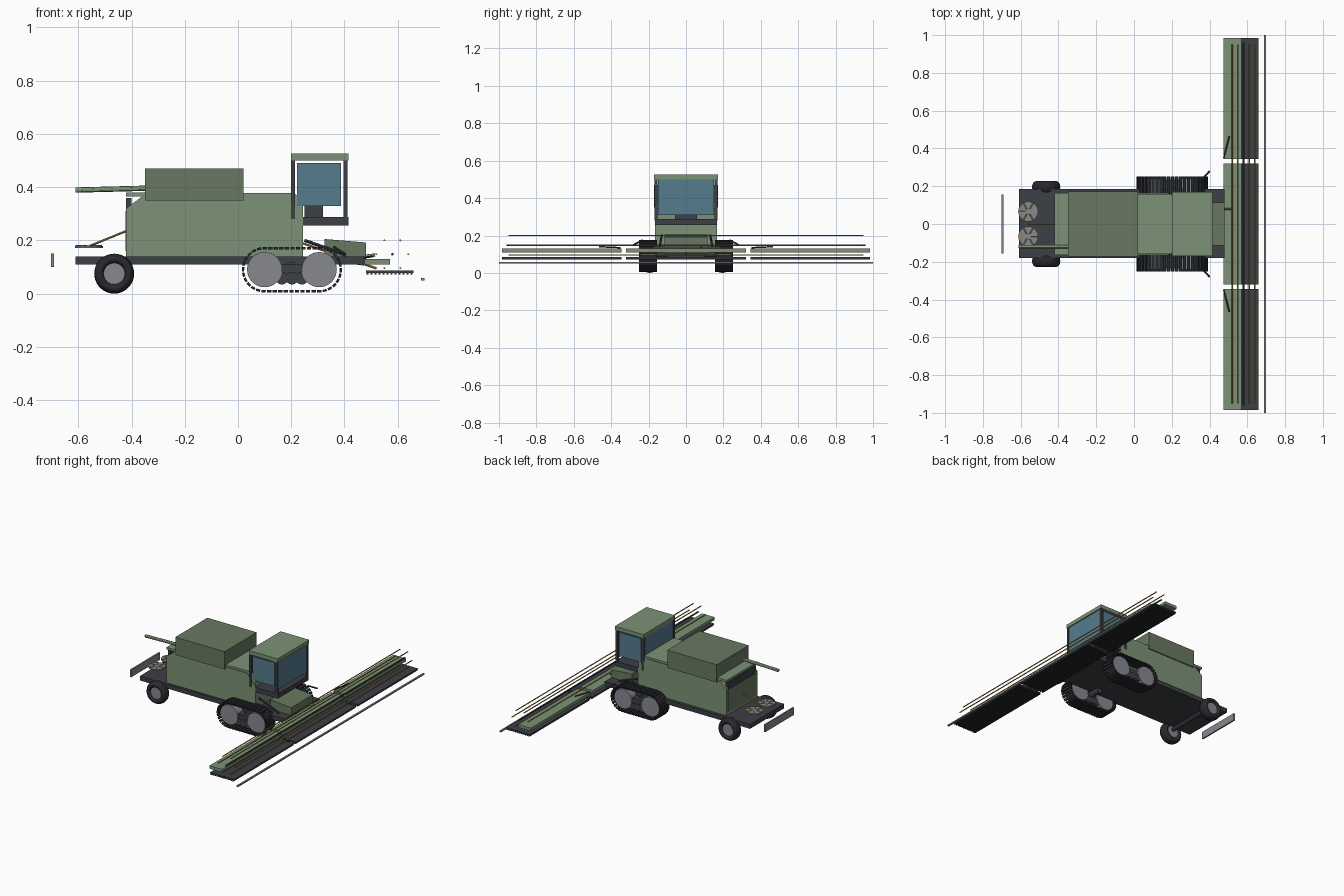
import bpy, bmesh, math
from mathutils import Vector

if "Cube" in bpy.data.objects:
    bpy.data.objects.remove(bpy.data.objects["Cube"])


def mat(name, c):
    m = bpy.data.materials.new(name)
    m.diffuse_color = (*c, 1)
    m.use_nodes = True
    m.node_tree.nodes["Principled BSDF"].inputs["Base Color"].default_value = m.diffuse_color
    return m


GREEN = mat("green", (0.2, 0.29, 0.18))
DARKGREEN = mat("dark_green", (0.14, 0.19, 0.12))
DARK = mat("dark", (0.045, 0.05, 0.062))
RUBBER = mat("rubber", (0.02, 0.022, 0.025))
GLASS = mat("glass", (0.09, 0.2, 0.27))
GOLD = mat("gold", (0.45, 0.27, 0.06))
GREY = mat("grey", (0.24, 0.25, 0.28))


def finish(bm, name, m, smooth=False):
    bmesh.ops.recalc_face_normals(bm, faces=bm.faces)
    me = bpy.data.meshes.new(name)
    bm.to_mesh(me)
    bm.free()
    me.materials.append(m)
    o = bpy.data.objects.new(name, me)
    bpy.context.collection.objects.link(o)
    if smooth:
        bpy.context.view_layer.objects.active = o
        o.select_set(True)
        bpy.ops.object.shade_smooth_by_angle()
        o.select_set(False)
    return o


def box(name, m, x0, x1, y0, y1, z0, z1):
    bm = bmesh.new()
    bmesh.ops.create_cube(bm, size=1)
    for v in bm.verts:
        v.co = ((x0 + x1) / 2 + v.co.x * (x1 - x0), (y0 + y1) / 2 + v.co.y * (y1 - y0),
                (z0 + z1) / 2 + v.co.z * (z1 - z0))
    return finish(bm, name, m)


def profile(name, m, pts, y0, y1):
    # x/z outline extruded along y
    bm = bmesh.new()
    f = bm.faces.new([bm.verts.new((x, y0, z)) for x, z in pts])
    r = bmesh.ops.extrude_face_region(bm, geom=[f])
    for v in r["geom"]:
        if isinstance(v, bmesh.types.BMVert):
            v.co.y = y1
    return finish(bm, name, m)


def rod(name, m, a, b, r, seg=12):
    a, b = Vector(a), Vector(b)
    bm = bmesh.new()
    bmesh.ops.create_cone(bm, cap_ends=True, segments=seg, radius1=r, radius2=r, depth=(b - a).length)
    q = Vector((0, 0, 1)).rotation_difference(b - a)
    for v in bm.verts:
        v.co = q @ v.co + (a + b) / 2
    return finish(bm, name, m, seg > 6)


# chassis and body
box("chassis", DARK, -0.61, 0.48, -0.18, 0.185, 0.11, 0.14)
profile("body", GREEN, [(-0.42, 0.14), (0.245, 0.14), (0.245, 0.29), (0.18, 0.365), (-0.36, 0.365), (-0.42, 0.32)],
        -0.165, 0.165)
box("rear_panel", DARKGREEN, -0.422, -0.415, -0.15, 0.15, 0.16, 0.31)
box("rear_post", DARK, -0.42, -0.4, -0.15, 0.15, 0.3, 0.36)
box("rear_hood", GREEN, -0.42, -0.34, -0.165, 0.165, 0.365, 0.38)
profile("front_deck", GREEN, [(0.0, 0.36), (0.0, 0.378), (0.21, 0.378), (0.245, 0.345), (0.245, 0.29), (0.18, 0.36)],
        -0.16, 0.16)
box("grain_tank", DARKGREEN, -0.35, 0.02, -0.172, 0.172, 0.35, 0.47)
rod("unloading_auger", GREEN, (-0.61, -0.12, 0.389), (-0.34, -0.12, 0.396), 0.01)

# cab
box("cab_floor", DARK, 0.195, 0.415, -0.165, 0.165, 0.255, 0.287)
box("cab_roof", GREEN, 0.2, 0.415, -0.17, 0.17, 0.5, 0.526)
for x in (0.207, 0.404):
    for y in (-0.16, 0.16):
        box("cab_pillar", DARK, x - 0.008, x + 0.008, y - 0.008, y + 0.008, 0.28, 0.505)
    box("cab_end_glass", GLASS, x - 0.004, x + 0.004, -0.15, 0.15, 0.31, 0.5)
for y in (-0.16, 0.16):
    box("cab_side_glass", GLASS, 0.222, 0.387, y - 0.004, y + 0.004, 0.33, 0.49)
box("cab_seat", DARK, 0.25, 0.32, -0.06, 0.06, 0.285, 0.335)

# feeder house
profile("feeder_house", DARKGREEN, [(0.325, 0.14), (0.325, 0.205), (0.48, 0.192), (0.48, 0.105), (0.45, 0.108)],
        -0.115, 0.115)
rod("feeder_chain", GOLD, (0.24, 0, 0.19), (0.52, 0, 0.095), 0.005, 6)
rod("feeder_coupling", GREY, (0.47, 0.08, 0.14), (0.515, 0.08, 0.145), 0.006)

# tracks and rear wheels on both sides
XA, XB, ZC, R = 0.1, 0.305, 0.09, 0.081
L = XB - XA
PER = 2 * L + 2 * math.pi * R


def track_point(s):
    # position and heading along the stadium-shaped loop
    if s < L:
        return XA + s, ZC + R, 0
    s -= L
    if s < math.pi * R:
        a = s / R
        return XB + R * math.sin(a), ZC + R * math.cos(a), -a
    s -= math.pi * R
    if s < L:
        return XB - s, ZC - R, math.pi
    a = (s - L) / R
    return XA - R * math.sin(a), ZC - R * math.cos(a), math.pi - a


for s in (-1, 1):
    bm = bmesh.new()
    n = 44
    for i in range(n):
        x, z, a = track_point(PER * i / n)
        for v in bmesh.ops.create_cube(bm, size=1)["verts"]:
            dx, dz = v.co.x * 0.016, v.co.z * 0.009
            v.co = (x + dx * math.cos(a) - dz * math.sin(a), s * 0.203 + v.co.y * 0.095,
                    z + dx * math.sin(a) + dz * math.cos(a))
    finish(bm, "track_pads", RUBBER)
    for x in (XA, XB):
        rod("track_wheel", GREY, (x, s * 0.165, ZC), (x, s * 0.24, ZC), 0.066, 32)
    for x in (0.165, 0.203, 0.24):
        rod("track_roller", DARK, (x, s * 0.17, 0.058), (x, s * 0.235, 0.058), 0.024, 16)
    box("track_frame", DARK, 0.13, 0.275, s * 0.203 - 0.025, s * 0.203 + 0.025, 0.07, 0.11)
    rod("track_axle", DARK, (0.2, s * 0.1, 0.1), (0.2, s * 0.2, 0.1), 0.02)
    # rear wheel: rounded tyre and hub
    bpy.ops.mesh.primitive_torus_add(location=(-0.465, s * 0.195, 0.075), rotation=(math.pi / 2, 0, 0),
                                     major_segments=36, minor_segments=12, major_radius=0.055, minor_radius=0.02)
    o = bpy.context.object
    o.name = "rear_tyre"
    o.scale.z = 1.6
    o.data.materials.append(RUBBER)
    bpy.ops.object.shade_smooth()
    o.select_set(False)
    rod("rear_hub", GREY, (-0.465, s * 0.17, 0.075), (-0.465, s * 0.215, 0.075), 0.04, 24)
    rod("rear_axle", DARK, (-0.465, 0, 0.09), (-0.465, s * 0.18, 0.09), 0.014)
    # steps beside the cab
    rod("side_step", DARK, (0.36, s * 0.235, 0.175), (0.4, s * 0.28, 0.15), 0.005, 8)
    rod("front_strut", DARK, (0.25, s * 0.13, 0.2), (0.405, s * 0.14, 0.145), 0.006, 8)
    # residue spreader disc with gold blades
    c = Vector((-0.56, s * 0.066, 0.175))
    rod("spreader_disc", GREY, c - Vector((0, 0, 0.004)), c + Vector((0, 0, 0.004)), 0.053, 24)
    for k in range(6):
        d = Vector((math.cos(k * math.pi / 3), math.sin(k * math.pi / 3), 0))
        rod("spreader_blade", GOLD, c + d * 0.015 + Vector((0, 0, 0.005)), c + d * 0.05 + Vector((0, 0, 0.005)),
            0.003, 6)
    # header folding cylinder
    rod("fold_cylinder", DARK, (0.475, s * 0.35, 0.135), (0.505, s * 0.465, 0.14), 0.004, 8)

rod("spreader_drive", GOLD, (-0.42, 0, 0.235), (-0.56, 0, 0.178), 0.004, 8)
box("rear_board", GREY, -0.702, -0.692, -0.155, 0.155, 0.1, 0.15)

# header: three sections with slatted belts
for y0, y1 in ((-0.985, -0.345), (-0.32, 0.32), (0.345, 0.985)):
    box("header_table", GREEN, 0.475, 0.57, y0, y1, 0.11, 0.13)
    box("header_belt", DARK, 0.48, 0.66, y0, y1, 0.078, 0.086)
    for i in range(12):
        x = 0.487 + i * 0.015
        box("belt_slat", RUBBER, x - 0.004, x + 0.004, y0, y1, 0.071, 0.079)

# reel: six bars around a shaft, and the cutter bar
rod("reel_shaft", DARK, (0.58, -0.96, 0.148), (0.58, 0.96, 0.148), 0.005, 8)
for k in range(6):
    x, z = 0.58 + 0.06 * math.cos(k * math.pi / 3), 0.148 + 0.06 * math.sin(k * math.pi / 3)
    rod("reel_bar", GOLD, (x, -0.95, z), (x, 0.95, z), 0.0035, 8)
box("cutter_bar", GREY, 0.688, 0.7, -1, 1, 0.05, 0.058)
